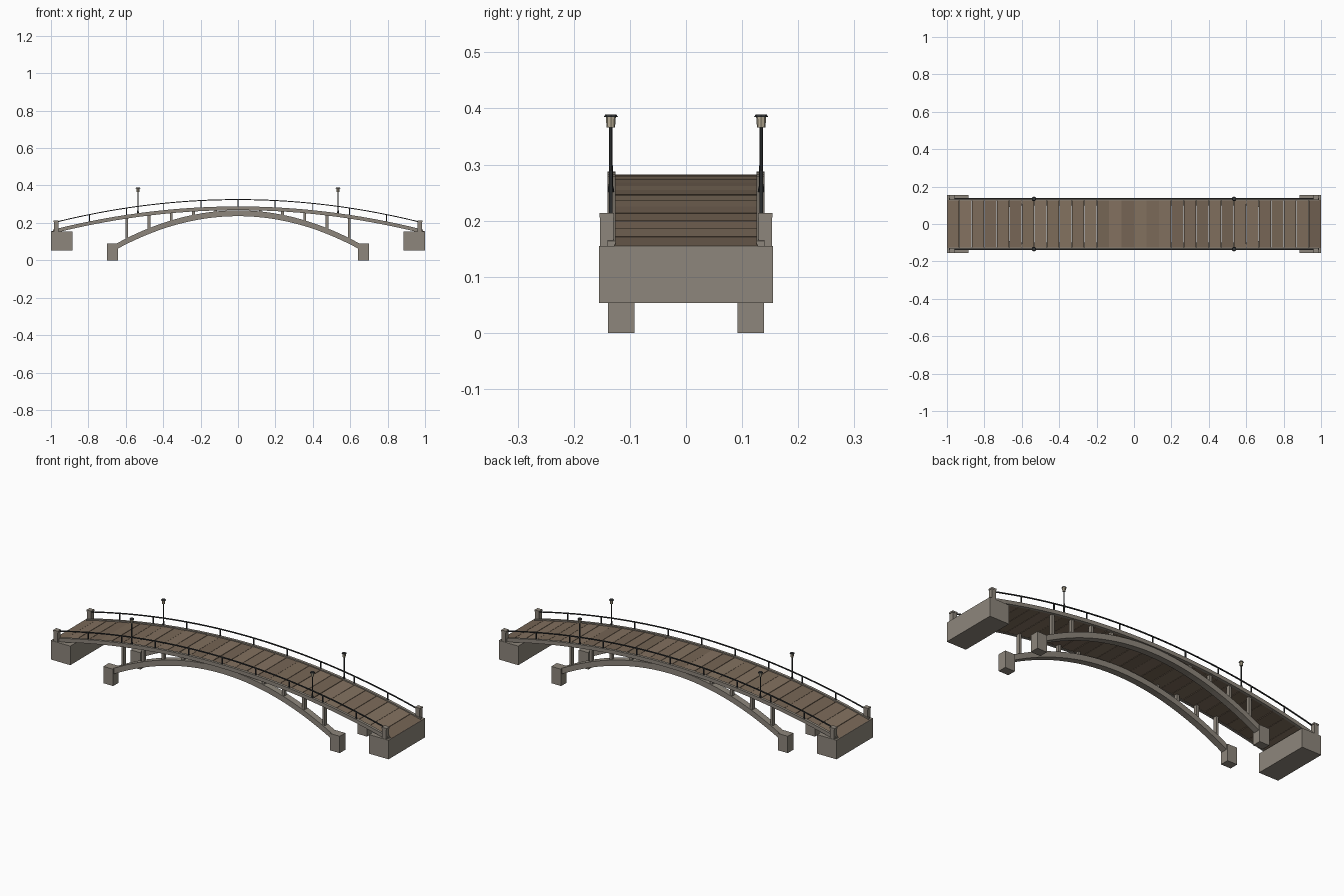
import bpy, bmesh, math, random
from mathutils import Matrix, Vector

if "Cube" in bpy.data.objects:
    bpy.data.objects.remove(bpy.data.objects["Cube"])

random.seed(4)

def mat(name, c):
    m = bpy.data.materials.new(name)
    m.diffuse_color = (*c, 1)
    m.use_nodes = True
    m.node_tree.nodes["Principled BSDF"].inputs["Base Color"].default_value = m.diffuse_color
    return m

STONE = mat("stone", (0.27, 0.24, 0.20))
WOODS = [mat(f"wood_{i}", c) for i, c in enumerate(
    [(0.20, 0.145, 0.10), (0.225, 0.165, 0.115), (0.18, 0.13, 0.09)])]
IRON = mat("dark_iron", (0.035, 0.038, 0.04))
GLASS = mat("lamp_glass", (0.50, 0.44, 0.32))

def deck_z(x):
    return 0.155 + 0.127 * (1 - x * x)

def arch_top(x):
    return 0.267 - 0.42 * x * x

def finish(bm, name, mats):
    bmesh.ops.recalc_face_normals(bm, faces=bm.faces)
    me = bpy.data.meshes.new(name)
    bm.to_mesh(me)
    bm.free()
    for m in mats:
        me.materials.append(m)
    ob = bpy.data.objects.new(name, me)
    bpy.context.collection.objects.link(ob)
    return ob

def add_box(bm, lo, hi):
    lo, hi = Vector(lo), Vector(hi)
    m = Matrix.Translation((lo + hi) / 2) @ Matrix.Diagonal((*(hi - lo), 1))
    return bmesh.ops.create_cube(bm, size=1, matrix=m)["verts"]

def add_cyl(bm, x, y, z0, z1, r0, r1, n=8):
    bmesh.ops.create_cone(bm, cap_ends=True, segments=n, radius1=r0, radius2=r1,
                          depth=z1 - z0, matrix=Matrix.Translation((x, y, (z0 + z1) / 2)))

def add_strip(bm, x0, x1, y0, y1, bot, top, n):
    # curved beam: rectangular section swept along x
    rings = []
    for i in range(n + 1):
        x = x0 + (x1 - x0) * i / n
        rings.append([bm.verts.new(p) for p in (
            (x, y0, bot(x)), (x, y1, bot(x)), (x, y1, top(x)), (x, y0, top(x)))])
    for a, b in zip(rings, rings[1:]):
        for k in range(4):
            bm.faces.new((a[k], a[k - 1], b[k - 1], b[k]))
    bm.faces.new(rings[0])
    bm.faces.new(rings[-1][::-1])

# Deck planks in slightly varied wood tones
bm = bmesh.new()
N = 30
for i in range(N):
    a, b = -1 + 2 * i / N, -1 + 2 * (i + 1) / N
    gap = 0.001
    j = random.uniform(-0.001, 0.0005)
    start = len(bm.faces)
    add_strip(bm, a + gap, b - gap, -0.127, 0.127,
              lambda x: deck_z(x) - 0.012 + j, lambda x: deck_z(x) + j, 1)
    bm.faces.ensure_lookup_table()
    tone = random.randrange(3)
    for f in bm.faces[start:]:
        f.material_index = tone
finish(bm, "deck_planks", WOODS)

# Abutments at both ends
for sx, side in ((-1, "left"), (1, "right")):
    bm = bmesh.new()
    xs = sorted((sx * 0.885, sx * 1.0))
    add_box(bm, (xs[0], -0.155, 0.053), (xs[1], 0.155, 0.155))
    finish(bm, f"{side}_abutment", [STONE])

for sy, side in ((-1, "front"), (1, "back")):
    def ys(a, b):
        return sorted((sy * a, sy * b))

    # Edge beam along the deck
    bm = bmesh.new()
    y0, y1 = ys(0.126, 0.140)
    add_strip(bm, -0.99, 0.99, y0, y1, lambda x: deck_z(x) - 0.014,
              lambda x: deck_z(x) + 0.006, 30)
    finish(bm, f"{side}_edge_beam", [STONE])

    # Arch rib
    bm = bmesh.new()
    y0, y1 = ys(0.099, 0.134)
    add_strip(bm, -0.66, 0.66, y0, y1, lambda x: arch_top(x) - 0.031, arch_top, 28)
    finish(bm, f"{side}_arch_rib", [STONE])

    # Arch footings
    bm = bmesh.new()
    y0, y1 = ys(0.092, 0.139)
    for x0 in (-0.70, 0.642):
        add_box(bm, (x0, y0, 0), (x0 + 0.058, y1, 0.09))
    finish(bm, f"{side}_arch_footings", [STONE])

    # Spandrel columns between arch and deck
    bm = bmesh.new()
    y0, y1 = ys(0.108, 0.127)
    for k in (1, 2, 3, 4, 5):
        for sx in (-1, 1):
            x = sx * 0.119 * k
            add_box(bm, (x - 0.007, y0, arch_top(x) - 0.012),
                    (x + 0.007, y1, deck_z(x) - 0.005))
    finish(bm, f"{side}_spandrel_columns", [STONE])

    # End pillars with a small cap
    bm = bmesh.new()
    y0, y1 = ys(0.128, 0.154)
    for sx in (-1, 1):
        x = sx * 0.973
        add_box(bm, (x - 0.012, y0 + 0.001, 0.15), (x + 0.012, y1 - 0.001, 0.206))
        add_box(bm, (x - 0.014, y0, 0.206), (x + 0.014, y1, 0.214))
    finish(bm, f"{side}_end_pillars", [STONE])

    # Handrail and its posts
    y = sy * 0.134
    bm = bmesh.new()
    add_strip(bm, -0.97, 0.97, y - 0.003, y + 0.003, lambda x: deck_z(x) + 0.040,
              lambda x: deck_z(x) + 0.045, 36)
    finish(bm, f"{side}_handrail", [IRON])
    bm = bmesh.new()
    for k in range(-4, 5):
        x = k * 0.1985
        add_box(bm, (x - 0.0025, y - 0.0025, deck_z(x)),
                (x + 0.0025, y + 0.0025, deck_z(x) + 0.042))
    finish(bm, f"{side}_rail_posts", [IRON])

    # Lamps: pole, glass body and flat cap
    poles, glass, caps = bmesh.new(), bmesh.new(), bmesh.new()
    for x in (-0.535, 0.535):
        z = deck_z(x)
        add_cyl(poles, x, y, z, z + 0.015, 0.006, 0.005)
        add_cyl(poles, x, y, z, 0.367, 0.0038, 0.003)
        add_cyl(glass, x, y, 0.366, 0.385, 0.0075, 0.009)
        add_cyl(caps, x, y, 0.385, 0.389, 0.0125, 0.010)
    finish(poles, f"{side}_lamp_poles", [IRON])
    finish(glass, f"{side}_lamp_glass", [GLASS])
    finish(caps, f"{side}_lamp_caps", [IRON])
